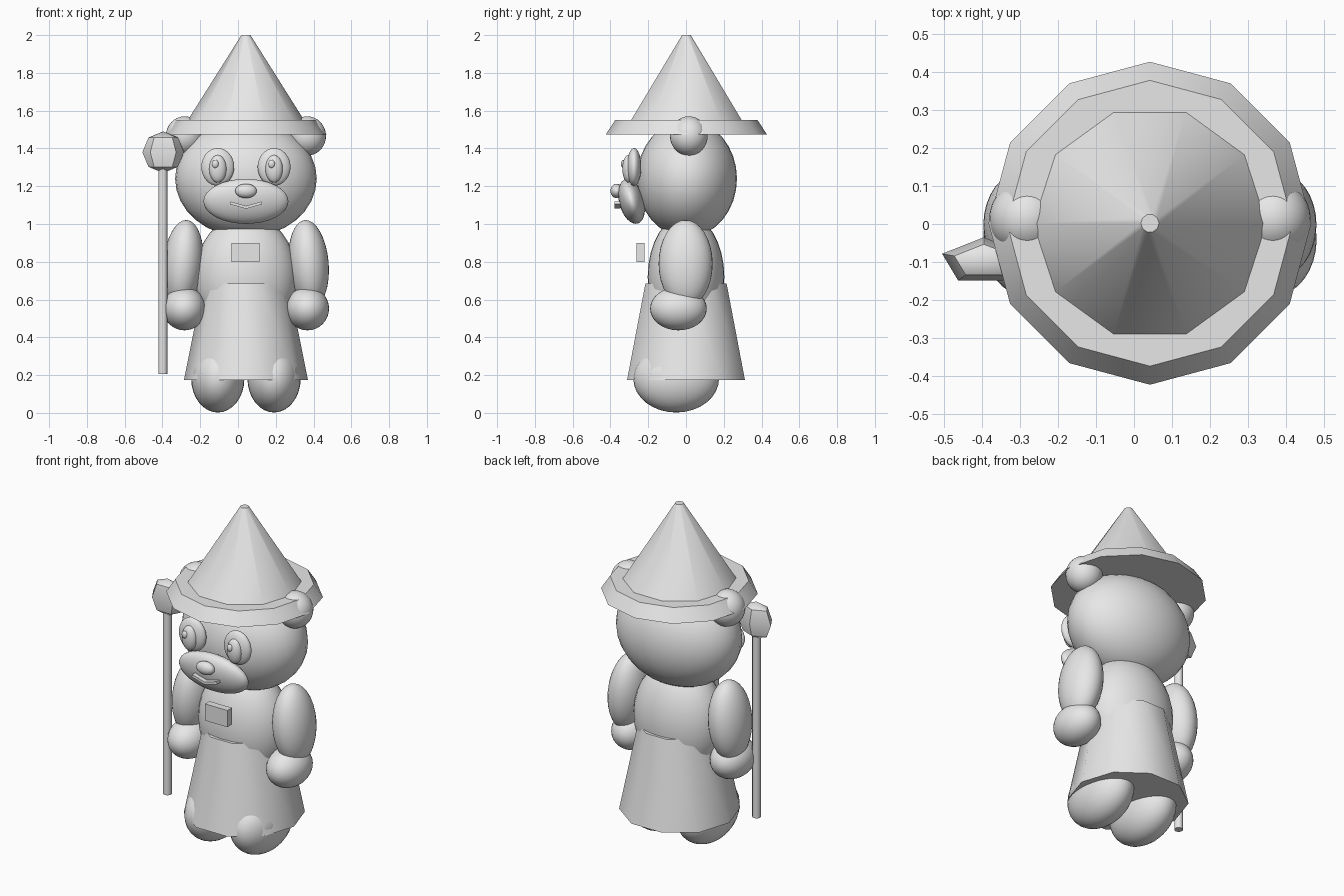
import bpy
import math

if "Cube" in bpy.data.objects:
    bpy.data.objects.remove(bpy.data.objects["Cube"])

CX = 0.042  # centre line of the figure

grey = bpy.data.materials.new("plain_grey")
grey.diffuse_color = (0.8, 0.8, 0.8, 1.0)
grey.use_nodes = True
grey.node_tree.nodes["Principled BSDF"].inputs["Base Color"].default_value = grey.diffuse_color


def finish(name, rot=(0, 0, 0), angle=40):
    """Name, rotate, colour and smooth the newest object."""
    ob = bpy.context.object
    ob.name = name
    ob.rotation_euler = [math.radians(a) for a in rot]
    ob.data.materials.append(grey)
    bpy.ops.object.shade_smooth_by_angle(angle=math.radians(angle))
    return ob


def ball(name, loc, size, rot=(0, 0, 0), seg=32, rings=16):
    bpy.ops.mesh.primitive_uv_sphere_add(segments=seg, ring_count=rings, radius=1, location=loc)
    bpy.context.object.scale = size
    return finish(name, rot)


def cone(name, x, y, z0, z1, r0, r1, sides, turn=0):
    bpy.ops.mesh.primitive_cone_add(vertices=sides, radius1=r0, radius2=r1,
                                    depth=z1 - z0, location=(x, y, (z0 + z1) / 2))
    return finish(name, (0, 0, turn), 50)


def box(name, loc, size, rot=(0, 0, 0)):
    bpy.ops.mesh.primitive_cube_add(size=1, location=loc)
    bpy.context.object.scale = size
    return finish(name, rot)


# Hat: ten-sided cone with vertices on the x axis, twelve-sided sloping brim
cone("hat_brim", CX, 0.002, 1.475, 1.55, 0.426, 0.377, 12)
cone("hat_cone", CX, 0.002, 1.545, 2.0, 0.311, 0.024, 10, 90)

# Head, muzzle and nose
ball("head", (CX, 0.005, 1.24), (0.375, 0.265, 0.31))
ball("muzzle", (CX, -0.288, 1.12), (0.225, 0.066, 0.122), (15, 0, 0))
ball("nose", (CX, -0.367, 1.175), (0.057, 0.033, 0.038), seg=24, rings=12)

# Torso, skirt and chest badge
ball("torso", (CX, 0, 0.72), (0.27, 0.203, 0.33))
cone("skirt", CX, 0, 0.175, 0.685, 0.328, 0.226, 10, 90)
box("chest_badge", (0.039, -0.24, 0.85), (0.148, 0.042, 0.1))

# Paired parts
for s, side in ((-1, "left"), (1, "right")):
    def px(off):
        return CX + s * off

    ball(side + "_ear", (px(0.324), 0.015, 1.466), (0.1, 0.1, 0.104))
    ball(side + "_eye_white", (px(0.149), -0.275, 1.302), (0.087, 0.038, 0.1))
    ball(side + "_iris", (px(0.149), -0.305, 1.292), (0.046, 0.032, 0.073), seg=24, rings=12)
    ball(side + "_eye_glint", (px(0.149) - 0.013, -0.332, 1.318), (0.018, 0.013, 0.022), seg=16, rings=8)
    box(side + "_mouth_line", (px(0.041), -0.363, 1.1), (0.087, 0.03, 0.015), (0, -16 * s, 0))
    ball(side + "_arm", (px(0.332), -0.002, 0.79), (0.106, 0.143, 0.232), (0, -5 * s, 0))
    ball(side + "_hand", (px(0.326), -0.04, 0.552), (0.114, 0.15, 0.115))
    ball(side + "_foot", (px(0.149), -0.052, 0.182), (0.141, 0.227, 0.18))

# Staff with a faceted, flattened knob
cone("staff", -0.398, -0.098, 0.205, 1.32, 0.024, 0.024, 12)
ball("staff_knob", (-0.396, -0.098, 1.38), (0.116, 0.063, 0.11), seg=5, rings=4)
